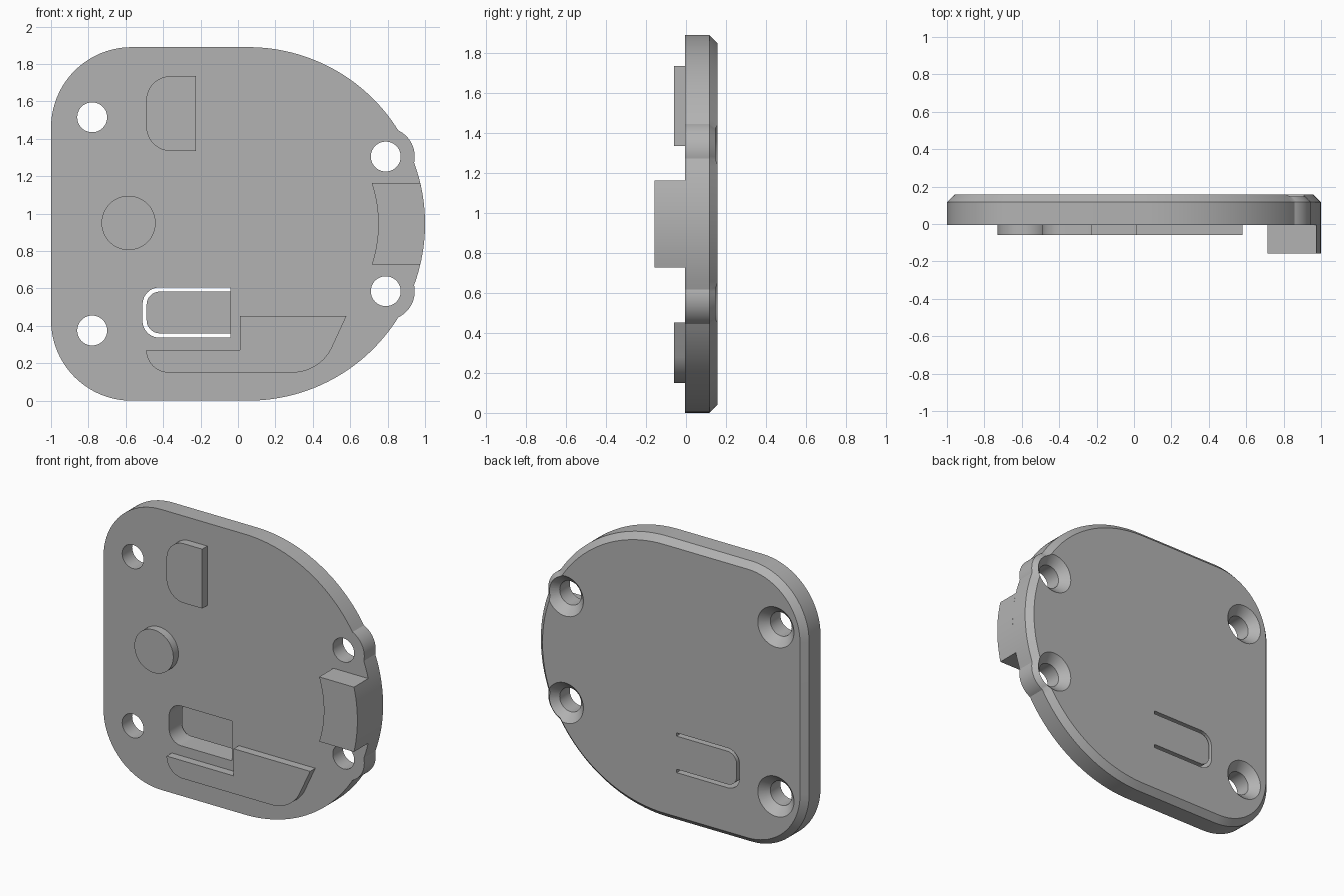
import bpy, bmesh
from math import sin, cos, acos, atan2, degrees, radians

cube = bpy.data.objects.get("Cube")
if cube:
    bpy.data.objects.remove(cube, do_unlink=True)

grey = bpy.data.materials.new("plain grey")
grey.use_nodes = True
grey.diffuse_color = (0.45, 0.45, 0.45, 1)
grey.node_tree.nodes["Principled BSDF"].inputs["Base Color"].default_value = grey.diffuse_color

FRONT, BACK, CHAMFER = -0.005, 0.157, 0.04
MID = 0.945                # height of the plate's centre line, also its big radius
ROUND_X = 0.055            # centre of the big round side
PAD_FRONT = -0.06


def arc(cx, cz, r, a0, a1, n=16):
    """Points on a circle in the x-z plane, angles in degrees."""
    steps = [radians(a0 + (a1 - a0) * i / n) for i in range(n + 1)]
    return [(cx + r * cos(a), cz + r * sin(a)) for a in steps]


def loft(name, layers):
    """Solid through matching outlines, each given as (y, points)."""
    bm = bmesh.new()
    rings = [[bm.verts.new((x, y, z)) for x, z in pts] for y, pts in layers]
    n = len(rings[0])
    for a, b in zip(rings, rings[1:]):
        for i in range(n):
            j = (i + 1) % n
            bm.faces.new((a[i], a[j], b[j], b[i]))
    bm.faces.new(rings[0])
    bm.faces.new(rings[-1])
    bmesh.ops.recalc_face_normals(bm, faces=bm.faces)
    mesh = bpy.data.meshes.new(name)
    bm.to_mesh(mesh)
    bm.free()
    mesh.materials.append(grey)
    obj = bpy.data.objects.new(name, mesh)
    bpy.context.collection.objects.link(obj)
    return obj


def prism(name, pts, y0, y1):
    return loft(name, [(y0, pts), (y1, pts)])


def tab_shape(x0, x1, z0, z1, r):
    """Rectangle with its two -x corners rounded."""
    return (arc(x0 + r, z1 - r, r, 90, 180) + arc(x0 + r, z0 + r, r, 180, 270)
            + [(x1, z0), (x1, z1)])


def plate_outline(d):
    """Rounded plate with a round lug at each right-hand hole, inset by d."""
    R, r, c = MID - d, 0.155 - d, 0.43
    dx, dz = 0.79 - ROUND_X, 0.36
    D = (dx * dx + dz * dz) ** 0.5
    b = degrees(atan2(dz, dx))
    a = degrees(acos((R * R + D * D - r * r) / (2 * R * D)))
    g = 180 - degrees(acos((D * D + r * r - R * R) / (2 * D * r)))
    pts = arc(ROUND_X, MID, R, -90, -b - a, 28)
    pts += arc(0.79, MID - dz, r, -b - g, -b + g)[1:-1]
    pts += arc(ROUND_X, MID, R, -b + a, b - a)
    pts += arc(0.79, MID + dz, r, b - g, b + g)[1:-1]
    pts += arc(ROUND_X, MID, R, b + a, 90, 28)
    pts += arc(c - 1, 2 * MID - c, c - d, 90, 180, 20)
    pts += arc(c - 1, c, c - d, 180, 270, 20)
    return pts


def cut(target, cutter):
    mod = target.modifiers.new("cut", 'BOOLEAN')
    mod.operation, mod.solver, mod.object = 'DIFFERENCE', 'EXACT', cutter
    bpy.context.view_layer.objects.active = target
    bpy.ops.object.modifier_apply(modifier=mod.name)
    bpy.data.objects.remove(cutter, do_unlink=True)


# Main plate, chamfered around the back
full = plate_outline(0)
plate = loft("plate", [(FRONT, full), (BACK - CHAMFER, full), (BACK, plate_outline(CHAMFER))])

# Countersunk screw holes
for x, dz in ((-0.78, 0.57), (0.79, 0.36)):
    for z in (MID - dz, MID + dz):
        sizes = ((-0.1, 0.08), (BACK - 0.055, 0.08), (BACK + 0.01, 0.145))
        cut(plate, loft("hole_cutter", [(y, arc(x, z, r, 0, 360, 40)[:-1]) for y, r in sizes]))

# Window with a thin spring tongue flush with the back
cut(plate, prism("window_cutter", tab_shape(-0.51, -0.04, 0.337, 0.605, 0.09), -0.1, 0.3))
tongue = prism("spring_tongue", tab_shape(-0.488, -0.035, 0.36, 0.583, 0.07), 0.1, BACK)

# Raised pads on the front
upper_pad = prism("upper_pad", tab_shape(-0.49, -0.225, 1.335, 1.735, 0.13), PAD_FRONT, 0)
button = prism("round_pad", arc(-0.585, MID + 0.005, 0.145, 0, 360, 48)[:-1], PAD_FRONT, 0)
lower = (arc(-0.37, 0.27, 0.12, 180, 270) + arc(0.29, 0.385, 0.235, -90, -27)
         + [(0.58, 0.453), (0.01, 0.453), (0.01, 0.27)])
lower_pad = prism("lower_pad", lower, PAD_FRONT, 0)

# Curved block on the round side
half = 0.218


def block_edge(R, s):
    t = degrees(atan2(half, (R * R - half * half) ** 0.5))
    return arc(ROUND_X, MID, R, -s * t, s * t)


block = prism("edge_block", block_edge(MID, 1) + block_edge(0.695, -1), -BACK, FRONT)

# Smooth rounds, sharp edges
bpy.ops.object.select_all(action='DESELECT')
for obj in (plate, tongue, upper_pad, button, lower_pad, block):
    obj.select_set(True)
bpy.context.view_layer.objects.active = plate
bpy.ops.object.shade_smooth_by_angle(angle=radians(25))
